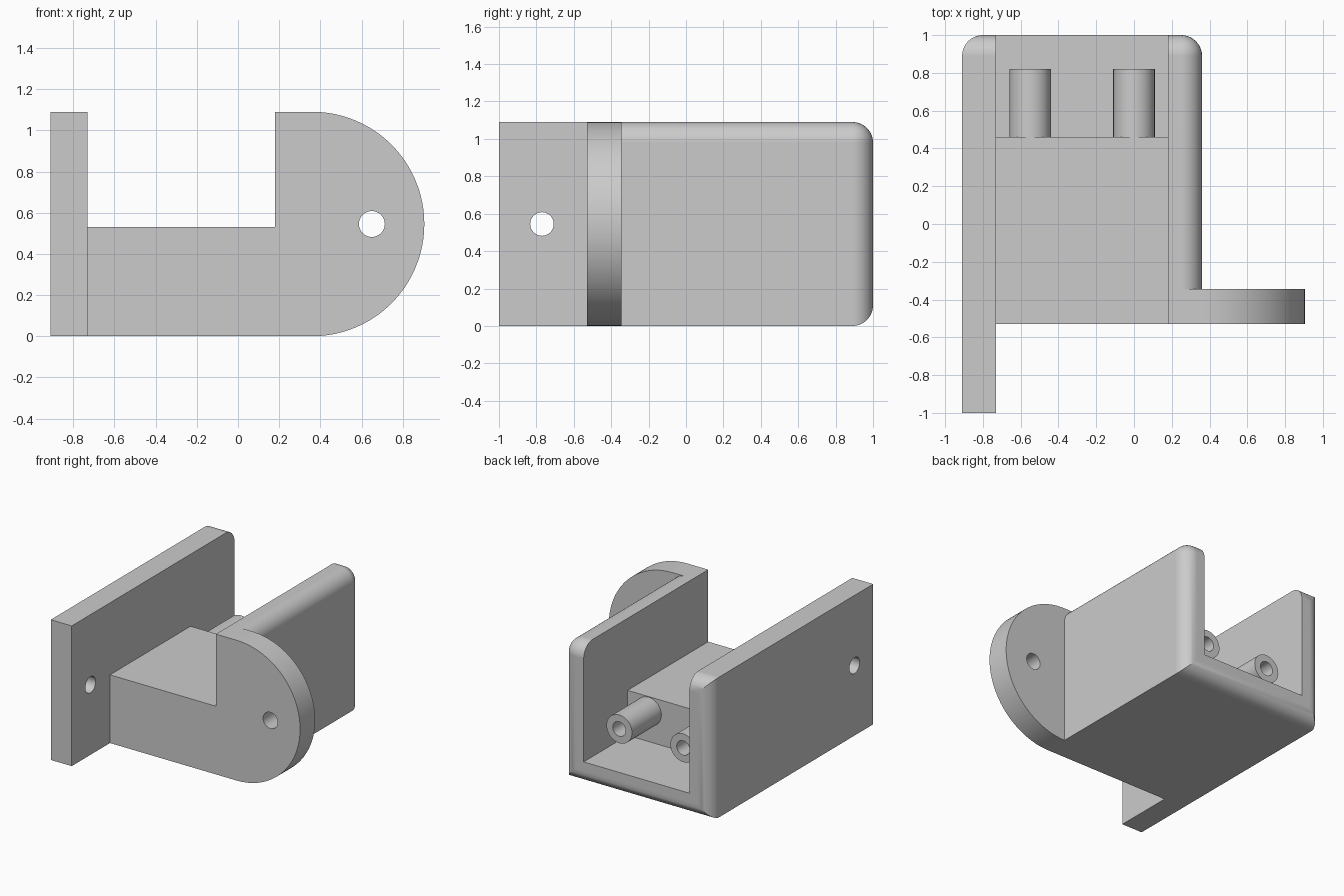
import bpy
import bmesh
import math
from mathutils import Matrix, Vector

if "Cube" in bpy.data.objects:
    bpy.data.objects.remove(bpy.data.objects["Cube"], do_unlink=True)

# Single grey plastic
grey = bpy.data.materials.new("grey_plastic")
grey.use_nodes = True
colour = (0.6, 0.6, 0.6, 1)
grey.diffuse_color = colour
grey.node_tree.nodes["Principled BSDF"].inputs["Base Color"].default_value = colour

HEIGHT, WALL, ROUND = 1.09, 0.18, 0.11
LEFT, RIGHT = -0.91, 0.36          # outer faces of the two walls
INNER_L, INNER_R = LEFT + WALL, RIGHT - WALL
FRONT, BLOCK_BACK, BLOCK_TOP = -0.53, 0.46, 0.53
MID = HEIGHT / 2


def finish(bm, name):
    bmesh.ops.recalc_face_normals(bm, faces=bm.faces)
    mesh = bpy.data.meshes.new(name)
    bm.to_mesh(mesh)
    bm.free()
    mesh.materials.append(grey)
    obj = bpy.data.objects.new(name, mesh)
    bpy.context.collection.objects.link(obj)
    return obj


def box_mesh(low, high):
    low, high = Vector(low), Vector(high)
    bm = bmesh.new()
    bmesh.ops.create_cube(bm, size=1)
    for v in bm.verts:
        v.co = [(low[i] + high[i]) / 2 + v.co[i] * (high[i] - low[i]) for i in range(3)]
    return bm


def cylinder(name, centre, radius, length, axis, sides=48):
    bm = bmesh.new()
    turn = Matrix.Rotation(math.pi / 2, 4, "Y" if axis == "X" else "X")
    bmesh.ops.create_cone(bm, cap_ends=True, segments=sides, radius1=radius,
                          radius2=radius, depth=length,
                          matrix=Matrix.Translation(centre) @ turn)
    return finish(bm, name)


def combine(target, tool, operation):
    bpy.context.view_layer.objects.active = target
    mod = target.modifiers.new(tool.name, "BOOLEAN")
    mod.operation, mod.object, mod.solver = operation, tool, "EXACT"
    bpy.ops.object.modifier_apply(modifier=mod.name)
    bpy.data.objects.remove(tool, do_unlink=True)


# Main body: rounded around the back face and along the right top edge
bm = box_mesh((LEFT, -1, 0), (RIGHT, 1, HEIGHT))
rounded = []
for e in bm.edges:
    a, b = e.verts[0].co, e.verts[1].co
    at_back = min(a.y, b.y) > 0.9
    right_top = min(a.x, b.x) > 0.3 and min(a.z, b.z) > 1
    if at_back or right_top:
        rounded.append(e)
bmesh.ops.bevel(bm, geom=rounded, offset=ROUND, segments=10, profile=0.5,
                affect="EDGES")
body = finish(bm, "bracket_body")

# Half-round mounting plate, trimmed by the front and channel cuts below
bm = bmesh.new()
outline = [(0.1, HEIGHT), (0.1, 0)]
for i in range(65):
    angle = -math.pi / 2 + math.pi * i / 64
    outline.append((RIGHT + MID * math.cos(angle), MID + MID * math.sin(angle)))
face = bm.faces.new([bm.verts.new((x, -0.6, z)) for x, z in outline])
push = bmesh.ops.extrude_face_region(bm, geom=[face])
bmesh.ops.translate(bm, vec=(0, 0.255, 0),
                    verts=[g for g in push["geom"] if isinstance(g, bmesh.types.BMVert)])
combine(body, finish(bm, "mounting_plate"), "UNION")

# Trim the front, leaving the long wall, then open the channel over block and floor
cuts = {
    "front_cut": ((INNER_L, -1.2, -0.2), (1.2, FRONT, 1.3)),
    "channel_cut": ((INNER_L, -1.3, BLOCK_TOP), (INNER_R, 1.2, 1.4)),
    "floor_cut": ((INNER_L, BLOCK_BACK, WALL), (INNER_R, 1.3, 1.5)),
}
for name, (low, high) in cuts.items():
    combine(body, finish(box_mesh(low, high), name), "DIFFERENCE")

# Two hollow posts on the back of the block
for x in (-0.55, 0):
    combine(body, cylinder("post", (x, 0.62, 0.415), 0.11, 0.4, "Y"), "UNION")
    combine(body, cylinder("post_hole", (x, 0.7, 0.415), 0.056, 0.48, "Y", 32), "DIFFERENCE")

# Screw holes through the long wall and the mounting plate
combine(body, cylinder("wall_hole", (-0.82, -0.77, MID), 0.063, 0.4, "X", 32), "DIFFERENCE")
combine(body, cylinder("plate_hole", (0.65, -0.44, MID), 0.063, 0.4, "Y", 32), "DIFFERENCE")

# Smooth rounded areas while keeping flat faces and hard edges crisp
bpy.ops.object.select_all(action="DESELECT")
body.select_set(True)
bpy.context.view_layer.objects.active = body
bpy.ops.object.shade_smooth_by_angle(angle=math.radians(30))
weighted = body.modifiers.new("crisp_flats", "WEIGHTED_NORMAL")
weighted.keep_sharp = True
